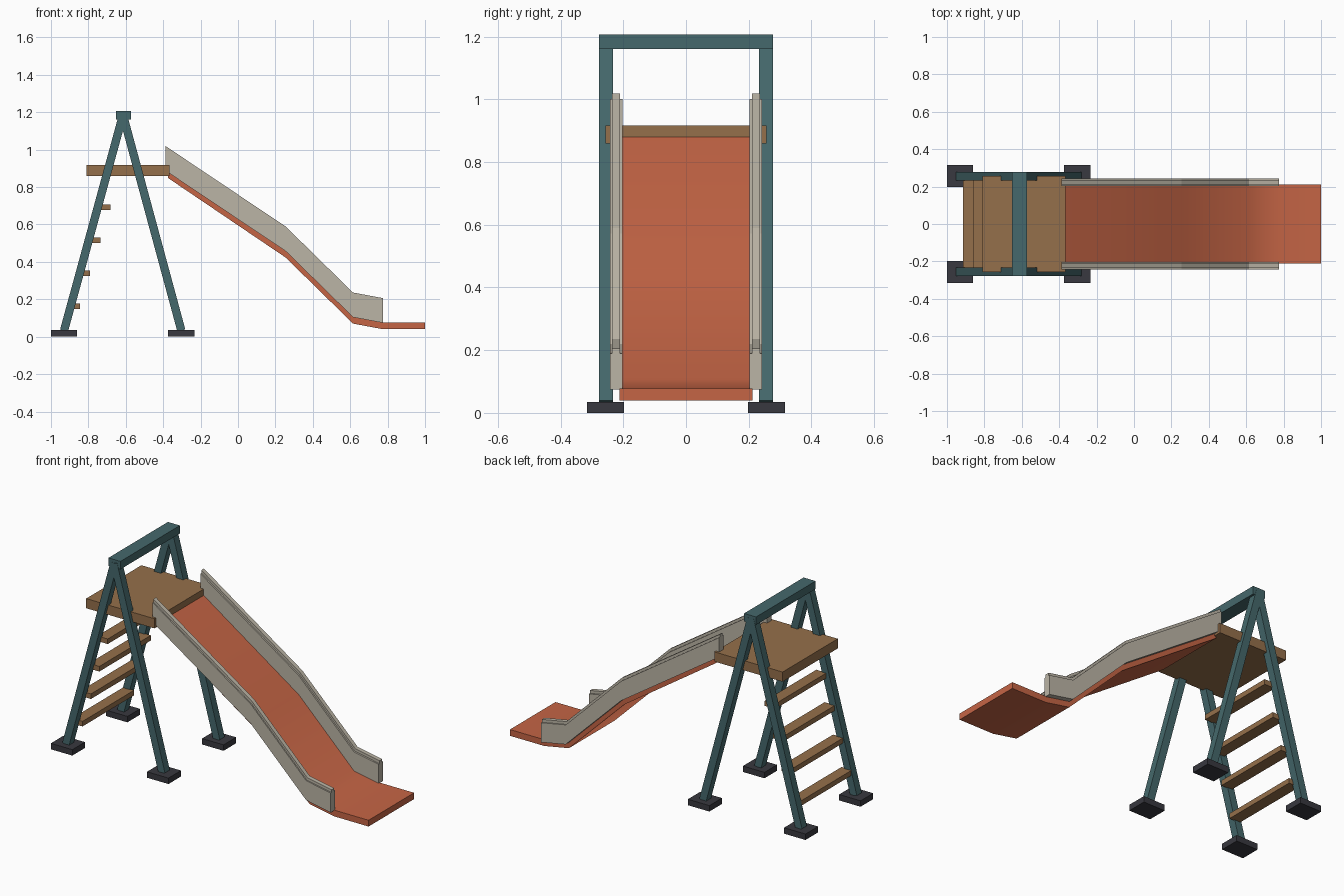
import bpy, bmesh, math
from mathutils import Vector

if "Cube" in bpy.data.objects:
    bpy.data.objects.remove(bpy.data.objects["Cube"])


def material(name, rgb):
    m = bpy.data.materials.new(name)
    m.diffuse_color = (*rgb, 1)
    m.use_nodes = True
    m.node_tree.nodes["Principled BSDF"].inputs["Base Color"].default_value = m.diffuse_color
    return m


TEAL = material("teal", (0.06, 0.14, 0.15))
WOOD = material("wood", (0.30, 0.16, 0.07))
RED = material("slide_red", (0.56, 0.13, 0.06))
CREAM = material("cream", (0.50, 0.46, 0.38))
DARK = material("dark", (0.04, 0.04, 0.05))


def extrude_profile(name, pts, y0, y1, mat):
    """Extrude an XZ outline along y."""
    bm = bmesh.new()
    a = [bm.verts.new((x, y0, z)) for x, z in pts]
    b = [bm.verts.new((x, y1, z)) for x, z in pts]
    n = len(pts)
    bm.faces.new(a)
    bm.faces.new(b[::-1])
    for i in range(n):
        j = (i + 1) % n
        bm.faces.new((a[i], b[i], b[j], a[j]))
    bmesh.ops.recalc_face_normals(bm, faces=bm.faces)
    me = bpy.data.meshes.new(name)
    bm.to_mesh(me)
    bm.free()
    me.materials.append(mat)
    ob = bpy.data.objects.new(name, me)
    bpy.context.collection.objects.link(ob)
    return ob


def box(name, x0, x1, y0, y1, z0, z1, mat):
    return extrude_profile(name, [(x0, z0), (x1, z0), (x1, z1), (x0, z1)], y0, y1, mat)


def band(path, lo, hi):
    """Outline between two vertical offsets of a path."""
    return [(x, z + lo) for x, z in path] + [(x, z + hi) for x, z in reversed(path)]


# A-frame legs and feet
TOP = Vector((-0.615, 1.185))
for side, s in (("near", -1), ("far", 1)):
    for end, fx in (("back", -0.93), ("front", -0.303)):
        base = Vector((fx, 0.033))
        d = (TOP - base).normalized()
        n = Vector((-d.y, d.x)) * 0.022
        pts = [base + n, base - n, TOP - n, TOP + n]
        ys = sorted((s * 0.233, s * 0.278))
        extrude_profile(f"{end}_leg_{side}", [tuple(p) for p in pts], *ys, TEAL)
        ys = sorted((s * 0.198, s * 0.315))
        box(f"{end}_foot_{side}", fx - 0.07, fx + 0.07, *ys, 0, 0.035, DARK)

# Top beam and platform
box("top_beam", -0.651, -0.573, -0.277, 0.277, 1.16, 1.207, TEAL)
box("platform", -0.81, -0.365, -0.257, 0.257, 0.86, 0.917, WOOD)

# Ladder rungs
for i in range(4):
    x, z = -0.88 + i * 0.0548, 0.162 + i * 0.1765
    box(f"rung_{i + 1}", x - 0.034, x + 0.034, -0.24, 0.24, z - 0.015, z + 0.015, WOOD)

# Slide bed
PATH = [(-0.375, 0.886), (0.255, 0.46), (0.615, 0.107), (0.775, 0.077)]
bed = extrude_profile("slide_bed", band(PATH + [(1.0, 0.077)], -0.037, 0), -0.212, 0.212, RED)
bpy.context.view_layer.objects.active = bed
bed.select_set(True)
bpy.ops.object.shade_smooth_by_angle(angle=math.radians(40))
bed.select_set(False)

# Side rails with narrower caps
RAIL = [(-0.387, 0.89)] + PATH[1:]
for side, s in (("near", -1), ("far", 1)):
    extrude_profile(f"rail_{side}", band(RAIL, -0.003, 0.112),
                    *sorted((s * 0.202, s * 0.243)), CREAM)
    extrude_profile(f"rail_cap_{side}", band(RAIL, 0.105, 0.129),
                    *sorted((s * 0.211, s * 0.236)), CREAM)
